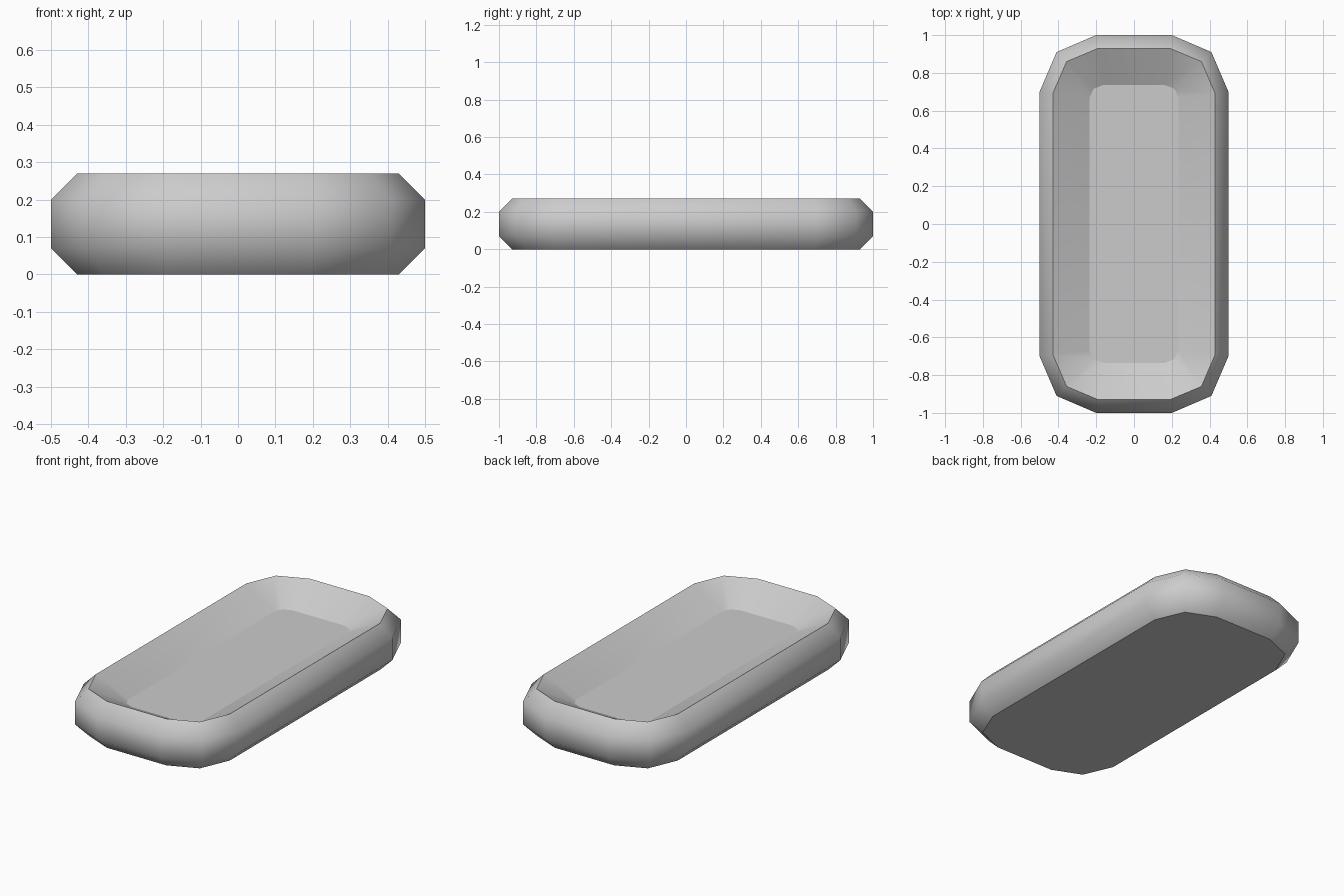
import bpy, bmesh

cube = bpy.data.objects.get("Cube")
if cube:
    bpy.data.objects.remove(cube, do_unlink=True)

# Single plain grey material
grey = bpy.data.materials.new("light grey")
grey.use_nodes = True
colour = (0.6, 0.6, 0.6, 1)
grey.diffuse_color = colour
grey.node_tree.nodes["Principled BSDF"].inputs["Base Color"].default_value = colour


def outline(quarter):
    """Mirror a quarter outline into a full anticlockwise one."""
    half = quarter + [(-x, y) for x, y in reversed(quarter)]
    return half + [(-x, -y) for x, y in half]


# Quarter outlines, from the long side round to the short end
outer = outline([(0.5, 0.7), (0.41, 0.91), (0.2, 1.0)])
rim = outline([(0.43, 0.69), (0.357, 0.86), (0.19, 0.93)])
floor = outline([(0.235, 0.67), (0.215, 0.715), (0.165, 0.735)])

# Levels from the underside, up the rounded wall and down into the basin
levels = [(rim, 0.0), (outer, 0.07), (outer, 0.2), (rim, 0.27), (floor, 0.168)]
bm = bmesh.new()
rings = [[bm.verts.new((x, y, z)) for x, y in shape] for shape, z in levels]
n = len(outer)
for low, high in zip(rings, rings[1:]):
    for i in range(n):
        j = (i + 1) % n
        bm.faces.new((low[i], low[j], high[j], high[i]))
bm.faces.new(list(reversed(rings[0])))
bm.faces.new(rings[-1])

# Smooth walls with crisp underside, rim and basin floor edges
for face in bm.faces:
    face.smooth = True
for ring in (rings[0], rings[3], rings[4]):
    for i in range(n):
        bm.edges.get((ring[i], ring[(i + 1) % n])).smooth = False

mesh = bpy.data.meshes.new("tray")
bm.to_mesh(mesh)
bm.free()
mesh.materials.append(grey)
tray = bpy.data.objects.new("tray", mesh)
bpy.context.collection.objects.link(tray)
